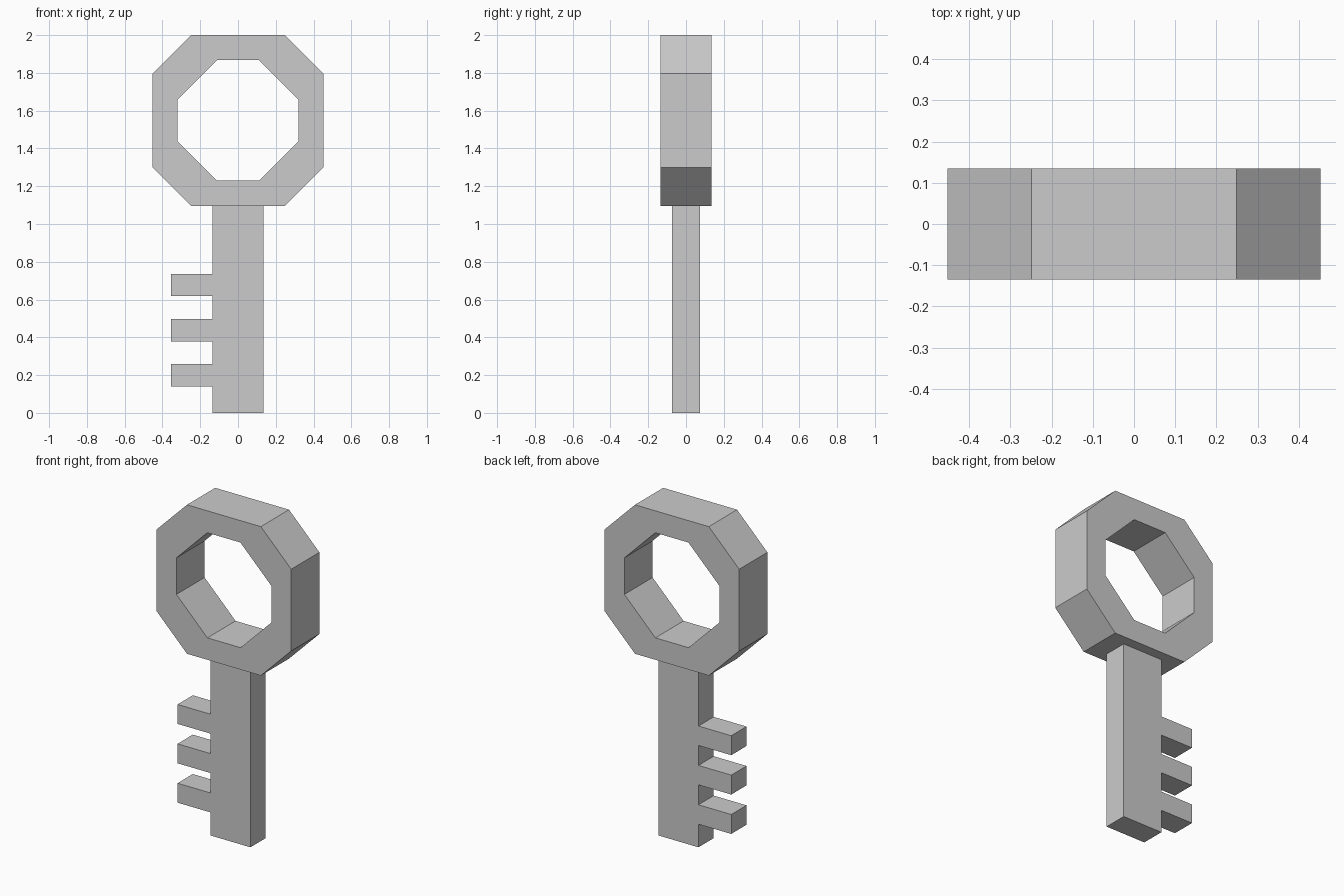
import bpy, bmesh

if "Cube" in bpy.data.objects:
    bpy.data.objects.remove(bpy.data.objects["Cube"])

HEAD_Z = 1.548


def make_object(name, bm):
    bmesh.ops.recalc_face_normals(bm, faces=bm.faces)
    mesh = bpy.data.meshes.new(name)
    bm.to_mesh(mesh)
    bm.free()
    obj = bpy.data.objects.new(name, mesh)
    bpy.context.collection.objects.link(obj)
    return obj


def octagon(a, h):
    """Chamfered square: a = distance to the flats, h = half length of a flat."""
    return [(a, -h), (a, h), (h, a), (-h, a), (-a, h), (-a, -h), (-h, -a), (h, -a)]


def ring(name, outer, inner, half_depth):
    bm = bmesh.new()
    loops = [[bm.verts.new((x, y, z + HEAD_Z)) for x, z in prof]
             for prof, y in ((outer, -half_depth), (outer, half_depth),
                             (inner, half_depth), (inner, -half_depth))]
    n = len(outer)
    for k in range(4):
        a, b = loops[k], loops[(k + 1) % 4]
        for i in range(n):
            j = (i + 1) % n
            bm.faces.new((a[i], a[j], b[j], b[i]))
    return make_object(name, bm)


def extrude_profile(name, points, half_depth):
    bm = bmesh.new()
    face = bm.faces.new([bm.verts.new((x, -half_depth, z)) for x, z in points])
    new = bmesh.ops.extrude_face_region(bm, geom=[face], use_keep_orig=True)["geom"]
    verts = [g for g in new if isinstance(g, bmesh.types.BMVert)]
    bmesh.ops.translate(bm, verts=verts, vec=(0, 2 * half_depth, 0))
    return make_object(name, bm)


# octagonal bow with its octagonal hole
ring("key_bow", octagon(0.452, 0.248), octagon(0.319, 0.111), 0.135)

# shaft with three flush teeth on the left side
w, tip, top = 0.135, -0.355, HEAD_Z - 0.452
profile = [(-w, 0), (w, 0), (w, top), (-w, top)]
for z in (0.677, 0.438, 0.199):
    profile += [(-w, z + 0.059), (tip, z + 0.059), (tip, z - 0.059), (-w, z - 0.059)]
extrude_profile("key_shaft", profile, 0.073)
